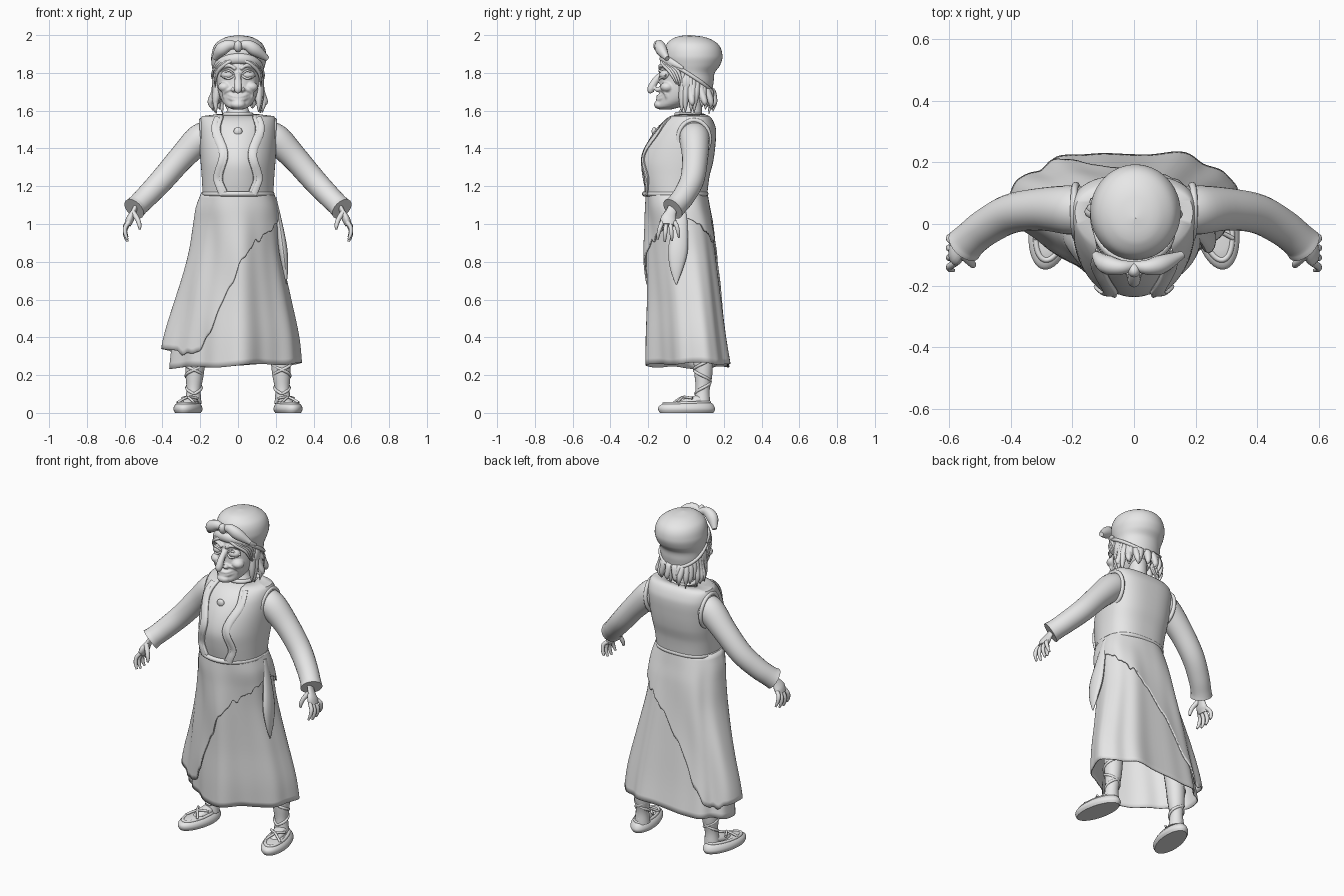
import bpy, bmesh, random
from math import sin, cos, pi, asin, copysign
from mathutils import Vector, Matrix
random.seed(4)
if "Cube" in bpy.data.objects:
    bpy.data.objects.remove(bpy.data.objects["Cube"])
clay = bpy.data.materials.new("plain_grey")
clay.use_nodes = True
clay.diffuse_color = (0.8, 0.8, 0.8, 1)
clay.node_tree.nodes["Principled BSDF"].inputs["Base Color"].default_value = (0.8, 0.8, 0.8, 1)
X, Y, Z = (1, 0, 0), (0, 1, 0), (0, 0, 1)
def smooth_at(rows, k):
    """Cubic interpolation of rows keyed by their first value."""
    rows = sorted(rows)
    k = min(max(k, rows[0][0]), rows[-1][0])
    i = max(j for j in range(len(rows) - 1) if rows[j][0] <= k)
    def slope(j, c):
        a, b = rows[max(j - 1, 0)], rows[min(j + 1, len(rows) - 1)]
        return (b[c] - a[c]) / (b[0] - a[0])
    h = rows[i + 1][0] - rows[i][0]
    u = (k - rows[i][0]) / h
    return [(2*u**3 - 3*u*u + 1) * rows[i][c] + (u**3 - 2*u*u + u) * h * slope(i, c)
            + (3*u*u - 2*u**3) * rows[i + 1][c] + (u**3 - u*u) * h * slope(i + 1, c) for c in range(1, len(rows[0]))]
def finish(name, bm, mirror=False, thick=0):
    bmesh.ops.recalc_face_normals(bm, faces=bm.faces)
    mesh = bpy.data.meshes.new(name)
    bm.to_mesh(mesh)
    bm.free()
    mesh.materials.append(clay)
    mesh.shade_smooth()
    mesh.set_sharp_from_angle(angle=0.9)
    ob = bpy.data.objects.new(name, mesh)
    bpy.context.collection.objects.link(ob)
    if thick:
        mod = ob.modifiers.new("thickness", "SOLIDIFY")
        mod.thickness, mod.offset = thick, 0
    if mirror:
        ob.modifiers.new("mirror", "MIRROR").use_mirror_merge = False
    return ob
def around(prof, z, t, grow=0, ripple=None):
    """Point on a body profile; t = 0 is the front, t = pi/2 is +x. A separate back depth makes a squarer back."""
    cx, cy, rx, depth, *back = smooth_at(prof, z)
    g, s, c = grow + (ripple(t, z) if ripple else 0), sin(t), cos(t)
    if back and c < 0:
        depth, s, c = back[0], copysign(abs(s) ** .75, s), -abs(c) ** .75
    return Vector((cx + (rx + g) * s, cy - (depth + g) * c, z))
def shell(name, prof, top, bottom, gap=None, grow=0, ripple=None, n=64, m=24, cap=False, **kw):
    bm, grid = bmesh.new(), []
    for j in range(m + 1):
        row = []
        for u in (2 * pi * i / n for i in range(n + 1)):
            z = top + (bottom(u) - top) * j / m
            t0 = gap(z) if gap else 0
            row.append(bm.verts.new(around(prof, z, t0 + u * (1 - t0 / pi), grow, ripple)))
        grid.append(row)
    for a, b in zip(grid, grid[1:]):
        for i in range(n):
            bm.faces.new((a[i], a[i + 1], b[i + 1], b[i]))
    bmesh.ops.remove_doubles(bm, verts=bm.verts, dist=0.00005)
    if cap:
        bmesh.ops.holes_fill(bm, edges=bm.edges)
    return finish(name, bm, **kw)
def tube(name, pts, ref=Y, flat=1, closed=False, steps=5, seg=14, **kw):
    """Rounded sweep through (x, y, z, radius) points, thinned along ref."""
    bm, rings = bmesh.new(), []
    if not closed:
        rows = [(i, *p) for i, p in enumerate(pts)]
        pts = [smooth_at(rows, i / steps) for i in range((len(pts) - 1) * steps + 1)]
    path, k = [Vector(p[:3]) for p in pts], len(pts)
    for i, p in enumerate(path):
        d = path[(i + 1) % k] - path[i - 1] if closed else path[min(i + 1, k - 1)] - path[max(i - 1, 0)]
        a = d.cross(Vector(ref)).normalized()
        b, r = a.cross(d.normalized()), max(pts[i][3], .001)
        rings.append([bm.verts.new(p + r * (a * cos(2*pi*s/seg) + b * flat * sin(2*pi*s/seg))) for s in range(seg)])
    for r, q in zip(rings, rings[1:] + (rings[:1] if closed else [])):
        for s in range(seg):
            bm.faces.new((r[s], r[(s + 1) % seg], q[(s + 1) % seg], q[s]))
    if not closed:
        bm.faces.new(rings[0])
        bm.faces.new(rings[-1])
    return finish(name, bm, **kw)
def ball(name, loc, size, tilt=0, **kw):
    bm = bmesh.new()
    bmesh.ops.create_uvsphere(bm, u_segments=24, v_segments=14, radius=1)
    bm.transform(Matrix.Translation(loc) @ Matrix.Rotation(tilt, 4, "X") @ Matrix.Diagonal((*size, 1)))
    return finish(name, bm, **kw)
def ring(name, prof, height, r, grow=0, **kw):
    turns = [2 * pi * i / 48 for i in range(48)]
    return tube(name, [(*around(prof, height(t), t, grow), r) for t in turns], Z, closed=True, seg=10, **kw)
# Torso, vest and collar: rows are z, centre x, centre y, half width, front depth, back depth
TORSO = [(1.14, 0, -.05, .17, .157, .145), (1.25, 0, -.03, .176, .2, .138), (1.33, 0, -.01, .182, .226, .138),
         (1.42, 0, .01, .187, .219, .13), (1.5, 0, .03, .189, .192, .113), (1.54, 0, .035, .186, .158, .095),
         (1.562, 0, .035, .178, .125, .08), (1.572, 0, .033, .16, .1, .068), (1.577, 0, .025, .07, .075, .055)]
EDGE = [(1.14, .05), (1.17, .055), (1.24, .08), (1.37, .052), (1.5, .09), (1.58, .07)]
edge = lambda z: smooth_at(EDGE, z)[0]
side_angle = lambda x, z: asin(min(.95, x / smooth_at(TORSO, z)[2]))
shell("blouse", TORSO, 1.577, lambda t: 1.14, cap=True)
shell("vest", TORSO, 1.576, lambda t: 1.15, grow=.009, thick=.014, m=40, gap=lambda z: side_angle(edge(z), z))
tube("vest_lapel", [(*around(TORSO, z, side_angle(edge(z) + .02, z), .012), .024)
                    for z in (1.16 + .04 * i for i in range(11))], flat=.4, mirror=True)
ball("brooch", (0, -.168, 1.49), (.023, .014, .023))
ring("waist_belt", TORSO, lambda t: 1.16, .014, .008)
NECK = [(1.54, 0, .015, .085, .08), (1.585, 0, .02, .066, .065), (1.62, 0, .03, .052, .055), (1.7, 0, .03, .055, .055)]
shell("neck", NECK, 1.7, lambda t: 1.54, n=32, m=10)
ring("collar", NECK, lambda t: 1.578 + .004 * cos(t), .012, .003)
# Arms and hands
tube("sleeve", [(.14, .045, 1.47, .07), (.2, .045, 1.45, .08), (.3, .048, 1.35, .069), (.4, .033, 1.235, .064),
                (.48, -.01, 1.15, .06), (.53, -.05, 1.1, .058), (.55, -.07, 1.08, .062)], seg=24, mirror=True)
tube("armhole_trim", [(.188 + .008 * cos(a), .042 + .084 * sin(a), 1.45 + .1 * cos(a), .011)
                      for a in (2*pi*i/32 for i in range(32))], X, closed=True, mirror=True)
tube("palm", [(.53, -.062, 1.11, .026), (.553, -.078, 1.065, .028), (.572, -.092, 1.025, .042),
              (.585, -.095, .995, .036)], X, flat=.5, mirror=True)
for i, name in enumerate(("index", "middle", "ring", "little")):
    y, low, spread = -.125 + .021 * i, (.012, 0, .004, .022)[i], (i - 1.5) * .014
    tube(name + "_finger", [(.578, y, 1.01, .012), (.597, y + spread * .6, .968 + low, .0115),
                            (.596, y + spread, .935 + low, .01), (.585, y + spread * 1.2, .907 + low, .006)], seg=10, mirror=True)
tube("thumb", [(.555, -.1, 1.06, .015), (.532, -.122, 1.025, .013), (.522, -.132, .995, .011), (.52, -.135, .972, .006)],
     seg=10, mirror=True)
# Skirt pinched at the front corners, wrap with a slanted hem, and hanging sash
SKIRT = [(.24, -.012, .06, .345, .262, .172), (.4, -.01, .05, .328, .252, .157), (.6, -.008, .03, .285, .228, .152),
         (.85, -.003, 0, .228, .203, .152), (1.0, 0, -.02, .21, .182, .15), (1.09, 0, -.04, .2, .163, .15),
         (1.17, 0, -.052, .175, .148, .146)]
HEM = [(-1, .34), (-.8, .31), (-.55, .37), (-.31, .55), (0, .75), (.24, .86), (.8, .97), (1, 1.03)]
pinch = lambda t: .06 * sin(2 * t) ** 2 if cos(t) > 0 else 0
pleat = lambda t, z: (1.17 - z) * (.009 * sin(7 * t + 1) + .005 * sin(12 * t) - pinch(t))
wrap_hem = lambda t: smooth_at(HEM, sin(t))[0] + abs(cos(t)) * (.012 * sin(19 * t) + .008 * sin(31 * t))
flare = lambda t, z: pleat(t, z) + .045 * max(0, -sin(t)) ** 6 * (1.17 - z) + .004 * sin(5 * t + 9 * z)
shell("skirt", SKIRT, 1.165, lambda t: .25 + .012 * sin(t) + .006 * sin(5 * t), ripple=pleat, n=110, m=30, thick=.006)
shell("skirt_wrap", SKIRT, 1.165, wrap_hem, grow=.011, ripple=flare, n=160, m=30, thick=.008)
tube("sash_tail", [(.195, -.02, 1.14, .018), (.22, -.028, 1.0, .036), (.238, -.042, .87, .052),
                   (.25, -.05, .77, .036), (.256, -.052, .68, .004)], X, flat=.45)
# Legs with crossed straps, and shoes
tube("leg", [(.215, .08, .42, .056), (.225, .09, .3, .054), (.23, .092, .2, .048), (.235, .088, .12, .038),
             (.238, .085, .05, .045)], mirror=True)
for s in (-1, 1):
    tube("leg_strap", [(.233 + r * sin(s * a), .088 - r * cos(a), h, .008) for a, h, r in
                       ((i * .5, .1 + .0102 * i, .037 + .0006 * i) for i in range(20))], Z, steps=2, seg=8, mirror=True)
SHOE = [(0, .25, 0, .064, .144), (.018, .25, 0, .073, .153), (.038, .25, 0, .068, .147), (.052, .25, .01, .054, .125),
        (.058, .25, .025, .042, .1)]
shoe = [shell("shoe", SHOE, .056, lambda t: 0, n=40, m=10, cap=True, mirror=True),
        ring("shoe_rim", SHOE, lambda t: .052 - .004 * cos(t), .009, -.006, mirror=True),
        ball("foot", (.243, .035, .06), (.038, .095, .028), .25, mirror=True)]
for s in (-1, 1):
    shoe.append(tube("shoe_lace", [(.25 + s * .046, -.06, .055, .007), (.247, -.02, .083, .007),
                                   (.244 - s * .042, .025, .078, .007)], Z, seg=8, mirror=True))
pivot = Matrix.Translation((.24, .08, 0))
for ob in shoe:
    ob.data.transform(pivot @ Matrix.Rotation(.19, 4, "Z") @ pivot.inverted())
# Head: parts fused into one skin
HEAD = [(1.607, 0, -.11, .03, .035), (1.62, 0, -.09, .058, .066), (1.65, 0, -.055, .085, .092), (1.7, 0, -.025, .104, .117),
        (1.76, 0, -.008, .113, .128), (1.81, 0, 0, .115, .132), (1.88, 0, .01, .11, .125), (1.94, 0, .02, .07, .08)]
skin = [shell("head", HEAD, 1.94, lambda t: 1.607, n=48, cap=True), ball("chin", (0, -.138, 1.632), (.04, .032, .024)),
        tube("nose", [(0, -.125, 1.797, .015), (0, -.156, 1.766, .018), (0, -.176, 1.735, .021), (0, -.186, 1.71, .02),
                      (0, -.181, 1.694, .012)], X)]
for s in (-1, 1):
    skin += [ball("cheek", (s * .07, -.1, 1.725), (.036, .036, .028)), ball("ear", (s * .122, .005, 1.75), (.016, .03, .045)),
             ball("nostril", (s * .022, -.148, 1.712), (.015, .018, .014)),
             tube("brow", [(s * .012, -.138, 1.82, .009), (s * .05, -.13, 1.84, .011), (s * .1, -.085, 1.815, .008)], Z),
             tube("smile_line", [(s * .035, -.14, 1.715, .005), (s * .075, -.11, 1.695, .01), (s * .07, -.1, 1.66, .006)], Z)]
for dz, r in ((0, .009), (-.017, .01)):
    skin.append(tube("lip", [(x, y, z + dz, r * k) for x, y, z, k in (
        (-.068, -.104, 1.695, .6), (-.03, -.14, 1.677, 1), (0, -.149, 1.674, 1), (.03, -.14, 1.677, 1), (.068, -.104, 1.695, .6))], Z))
with bpy.context.temp_override(active_object=skin[0], selected_objects=skin, selected_editable_objects=skin):
    bpy.ops.object.join()
fuse = skin[0].modifiers.new("fuse", "REMESH")
fuse.mode, fuse.voxel_size, fuse.use_smooth_shade = "VOXEL", .005, True
soft = skin[0].modifiers.new("soften", "SMOOTH")
soft.factor, soft.iterations = .5, 3
ball("eye", (.052, -.11, 1.79), (.037, .032, .026), mirror=True)
for name, dz in (("upper_lid", .022), ("lower_lid", -.02)):
    tube(name, [(.016, -.128, 1.788, .005), (.05, -.14, 1.79 + dz, .006), (.09, -.108, 1.787, .005)], Z, mirror=True)
# Headscarf with a drooping back, rolled band and knot
SCARF = [(1.69, 0, .028, .12, .108), (1.75, 0, .034, .128, .112), (1.8, 0, .032, .132, .12), (1.84, .002, .036, .141, .144),
         (1.89, .005, .038, .146, .155), (1.95, .005, .034, .127, .138), (1.985, .005, .026, .08, .09),
         (1.997, .005, .02, .035, .04), (2, .005, .018, .001, .001)]
scarf_edge = lambda t: 1.775 + .08 * cos(t)
shell("headscarf", SCARF, 2, scarf_edge, n=48, m=40)
ring("scarf_band", SCARF, lambda t: scarf_edge(t) + .008, .01, .002)
tube("scarf_front_roll", [(*around(SCARF, scarf_edge(a) + .02, a, .002), .022 - .011 * a * a)
                          for a in (.3 * i - 1.2 for i in range(9))], Z, flat=1.3)
for s in (-1, 1):
    tube("scarf_bow", [(0, -.135, 1.94, .016), (s * .045, -.14, 1.947, .028), (s * .09, -.13, 1.922, .034),
                       (.015 + s * .14, -.1, 1.875, .014)], flat=.9)
ball("scarf_knot", (0, -.148, 1.94), (.022, .024, .032), .3)
# Hair locks below the scarf and across the forehead
for i in range(24):
    t = 1.15 + (2 * pi - 2.3) * i / 23
    low, out, turn = 1.58 + random.uniform(0, .05), random.uniform(0, .03), random.uniform(-.25, .25)
    tube("hair_lock", [(*around(SCARF, max(z, 1.69), t + turn * k, g).xy, z, r) for k, z, g, r in (
        (0, scarf_edge(t) + .01, -.012, .014), (.4, 1.7, 0, .021), (.8, 1.645, out, .015), (1, low, out * .6, .002))], steps=4, seg=8)
for i in range(4):
    tube("fringe_lock", [(.015 + .012 * i, -.12, 1.875, .008), (.06 + .012 * i, -.125 + .012 * i, 1.85, .01),
                         (.108 + .004 * i, -.085 + .015 * i, 1.805, .009), (.122, -.05 + .012 * i, 1.74 - .01 * i, .003)],
         seg=8, mirror=True)
